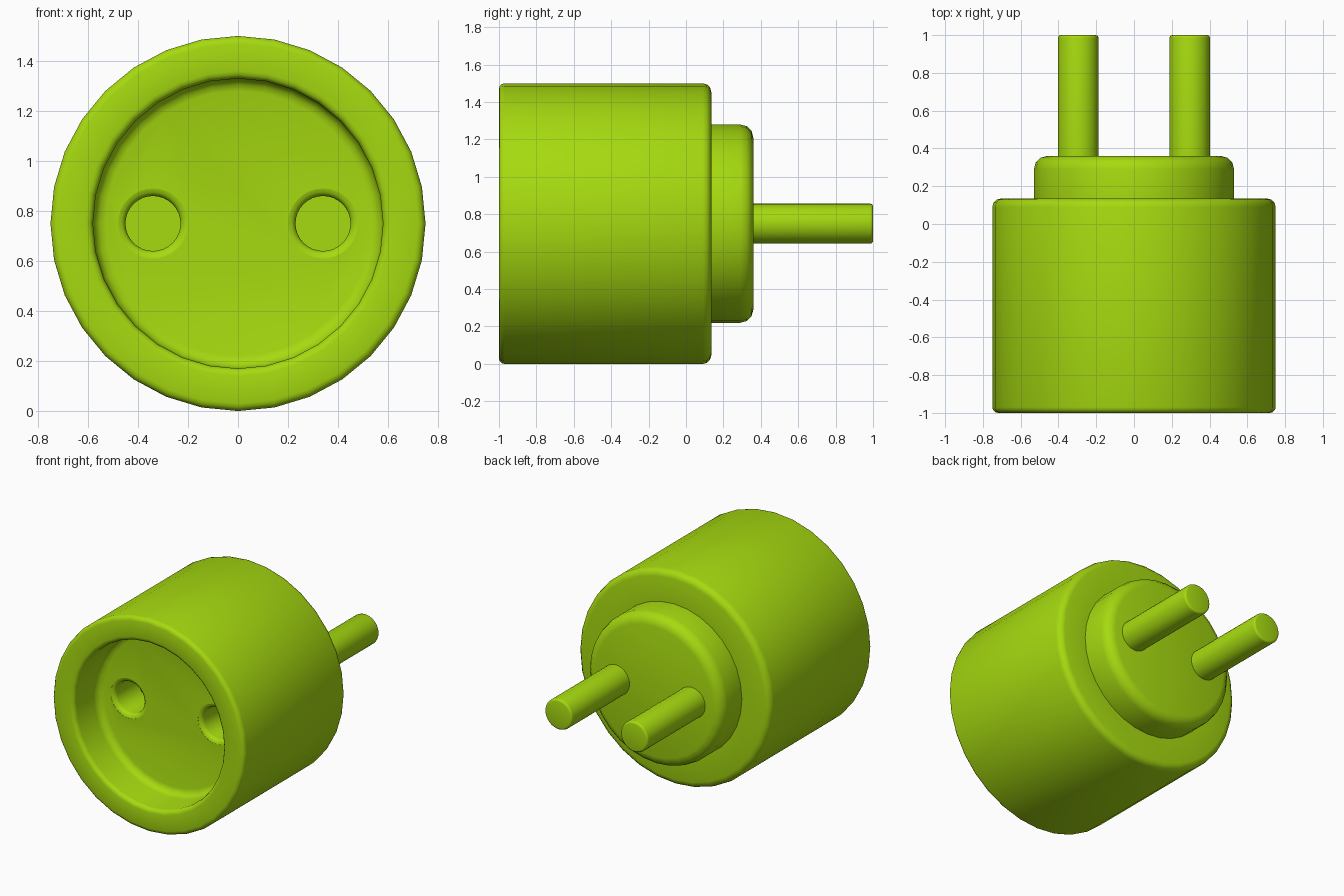
import bpy, bmesh
from math import sin, cos, pi, radians

if "Cube" in bpy.data.objects:
    bpy.data.objects.remove(bpy.data.objects["Cube"])

AXIS_Z = 0.75

lime = bpy.data.materials.new("lime_plastic")
lime.diffuse_color = (0.38, 0.70, 0.005, 1)
lime.use_nodes = True
lime.node_tree.nodes["Principled BSDF"].inputs["Base Color"].default_value = lime.diffuse_color


def arc(cr, cy, rad, a0, a1, n=3):
    """Points (radius, y) on a quarter round, angles in degrees."""
    return [(cr + rad * cos(radians(a0 + (a1 - a0) * i / n)),
             cy + rad * sin(radians(a0 + (a1 - a0) * i / n))) for i in range(n + 1)]


def lathe(name, profile, x=0.0, sides=32):
    """Revolve a (radius, y) profile about the y axis at height AXIS_Z."""
    bm = bmesh.new()
    rings = []
    for r, y in profile:
        if r < 1e-6:
            rings.append([bm.verts.new((x, y, AXIS_Z))])
        else:
            rings.append([bm.verts.new((x + r * sin(2 * pi * i / sides), y,
                                        AXIS_Z + r * cos(2 * pi * i / sides)))
                          for i in range(sides)])
    for a, b in zip(rings, rings[1:]):
        if len(a) == 1:
            bm.faces.new(b)
        elif len(b) == 1:
            bm.faces.new(a)
        else:
            for i in range(sides):
                j = (i + 1) % sides
                bm.faces.new((a[i], a[j], b[j], b[i]))
    # caps are n-gons, so the axis points are not needed
    bmesh.ops.delete(bm, geom=[v for v in bm.verts if not v.link_faces], context='VERTS')
    bmesh.ops.recalc_face_normals(bm, faces=bm.faces)
    mesh = bpy.data.meshes.new(name)
    bm.to_mesh(mesh)
    bm.free()
    mesh.materials.append(lime)
    ob = bpy.data.objects.new(name, mesh)
    bpy.context.collection.objects.link(ob)
    return ob


def select(ob):
    bpy.ops.object.select_all(action='DESELECT')
    ob.select_set(True)
    bpy.context.view_layer.objects.active = ob


# Body: recessed socket front, rounded rims, stepped collar at the back
FLOOR = -0.73
profile = ([(0, FLOOR)]
           + arc(0.53, FLOOR - 0.05, 0.05, 90, 0)      # recess floor fillet
           + arc(0.61, -0.97, 0.03, 180, 270)          # inner lip
           + arc(0.72, -0.97, 0.03, 270, 360)          # outer front rim
           + arc(0.705, 0.09, 0.045, 0, 90)            # back shoulder
           + [(0.53, 0.135)]
           + arc(0.46, 0.29, 0.07, 0, 90)              # collar rim
           + [(0, 0.36)])
body = lathe("adapter_body", profile)

# Socket holes with rounded mouths
for side in (-1, 1):
    cutter = lathe("hole_cutter",
                   [(0, -0.85), (0.14, -0.85)]
                   + arc(0.14, FLOOR + 0.031, 0.03, 270, 180)
                   + [(0.11, -0.47), (0, -0.47)], x=0.34 * side)
    cutter.hide_render = True
    mod = body.modifiers.new("hole", 'BOOLEAN')
    mod.operation = 'DIFFERENCE'
    mod.solver = 'EXACT'
    mod.object = cutter
    select(body)
    bpy.ops.object.modifier_apply(modifier=mod.name)
    bpy.data.objects.remove(cutter)

# Contact pins
pins = [lathe(name, [(0, 0.30), (0.107, 0.30)]
              + arc(0.092, 0.985, 0.015, 0, 90) + [(0, 1.0)], x=x)
        for name, x in (("left_pin", -0.295), ("right_pin", 0.295))]

for ob in [body] + pins:
    select(ob)
    bpy.ops.object.shade_smooth_by_angle(angle=radians(40))
